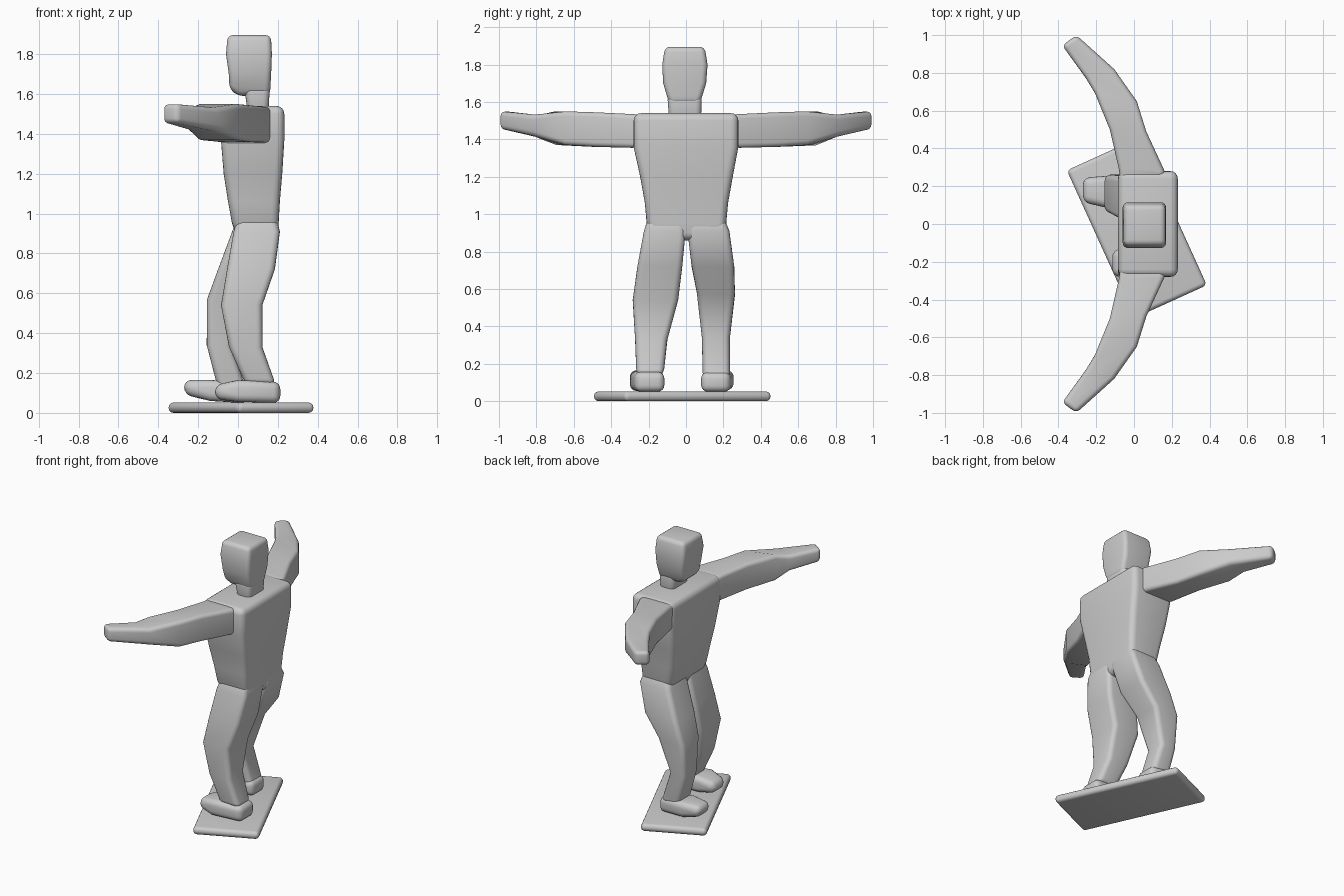
import bpy, bmesh, math
from mathutils import Matrix

if "Cube" in bpy.data.objects:
    bpy.data.objects.remove(bpy.data.objects["Cube"])

grey = bpy.data.materials.new("plain_grey")
grey.use_nodes = True
grey.diffuse_color = (0.6, 0.6, 0.6, 1)
grey.node_tree.nodes["Principled BSDF"].inputs["Base Color"].default_value = (0.6, 0.6, 0.6, 1)


def loft(name, rings, bevel, sharp=35, segments=4):
    """Bridge four-cornered rings, cap both ends and round the sharp edges."""
    bm = bmesh.new()
    loops = [[bm.verts.new(p) for p in ring] for ring in rings]
    for a, b in zip(loops, loops[1:]):
        for i in range(4):
            j = (i + 1) % 4
            bm.faces.new((a[i], a[j], b[j], b[i]))
    bm.faces.new(loops[0])
    bm.faces.new(loops[-1])
    bmesh.ops.recalc_face_normals(bm, faces=bm.faces)
    edges = [e for e in bm.edges if e.calc_face_angle(0) > math.radians(sharp)]
    bmesh.ops.bevel(bm, geom=edges, offset=bevel, segments=segments, profile=0.5,
                    affect='EDGES', clamp_overlap=True)
    mesh = bpy.data.meshes.new(name)
    bm.to_mesh(mesh)
    bm.free()
    mesh.materials.append(grey)
    obj = bpy.data.objects.new(name, mesh)
    bpy.context.collection.objects.link(obj)
    bpy.ops.object.select_all(action='DESELECT')
    obj.select_set(True)
    bpy.context.view_layer.objects.active = obj
    bpy.ops.object.shade_smooth_by_angle(angle=math.radians(40))
    return obj


def level(z, x0, x1, y0, y1):
    """Horizontal ring."""
    return [(x0, y0, z), (x1, y0, z), (x1, y1, z), (x0, y1, z)]


def slice_x(x, y0, y1, z0, z1):
    """Upright ring across the x axis."""
    return [(x, y0, z0), (x, y1, z0), (x, y1, z1), (x, y0, z1)]


def arm_ring(side, fx, fy, bx, by, z0, z1):
    """Upright ring between a front and a back point, on either side."""
    return [(fx, side * fy, z0), (bx, side * by, z0), (bx, side * by, z1), (fx, side * fy, z1)]


# Board: rounded corners in plan, then rounded rim
board = loft("board", [level(z, -0.212, 0.212, -0.43, 0.43) for z in (0, 0.052)], 0.024)
board.data.transform(Matrix.Translation((0.015, -0.02, 0)) @ Matrix.Rotation(math.radians(24.4), 4, 'Z'))

# Torso
loft("torso", [level(*r) for r in (
    (0.86, 0.0, 0.2, -0.17, 0.19),
    (0.95, -0.03, 0.205, -0.21, 0.215),
    (1.06, -0.05, 0.21, -0.22, 0.225),
    (1.2, -0.072, 0.222, -0.245, 0.25),
    (1.36, -0.085, 0.232, -0.28, 0.28),
    (1.54, -0.083, 0.232, -0.28, 0.28))], 0.04)

# Head with a jaw that steps back to the neck
loft("neck", [level(*r) for r in (
    (1.5, 0.05, 0.152, -0.09, 0.08),
    (1.64, 0.03, 0.16, -0.1, 0.085))], 0.03)
loft("head", [level(*r) for r in (
    (1.59, 0.0, 0.16, -0.085, 0.07),
    (1.625, -0.043, 0.162, -0.1, 0.085),
    (1.7, -0.046, 0.165, -0.122, 0.108),
    (1.8, -0.06, 0.17, -0.127, 0.115),
    (1.895, -0.052, 0.165, -0.112, 0.1))], 0.055)

# Arms reach sideways and bend forward at elbow and wrist
for side, name in ((-1, "right_arm"), (1, "left_arm")):
    loft(name, [arm_ring(side, *r) for r in (
        (-0.07, 0.2, 0.165, 0.25, 1.37, 1.53),
        (-0.08, 0.29, 0.16, 0.285, 1.355, 1.535),
        (-0.128, 0.5, 0.065, 0.49, 1.36, 1.545),
        (-0.21, 0.7, 0.015, 0.65, 1.37, 1.55),
        (-0.26, 0.78, -0.105, 0.82, 1.42, 1.53),
        (-0.38, 0.945, -0.305, 1.0, 1.455, 1.55))], 0.025)

# Legs with bent knees, one foot ahead of the other
loft("right_leg", [level(*r) for r in (
    (0.14, 0.04, 0.19, -0.265, -0.12),
    (0.33, -0.045, 0.122, -0.272, -0.1),
    (0.54, -0.085, 0.122, -0.285, -0.042),
    (0.72, -0.055, 0.185, -0.26, -0.02),
    (0.91, -0.022, 0.21, -0.225, -0.002),
    (0.99, 0.0, 0.19, -0.2, -0.02))], 0.032)
loft("left_leg", [level(*r) for r in (
    (0.12, -0.1, 0.04, 0.09, 0.235),
    (0.34, -0.157, -0.03, 0.085, 0.235),
    (0.57, -0.155, 0.04, 0.06, 0.262),
    (0.72, -0.1, 0.15, 0.03, 0.258),
    (0.91, -0.03, 0.208, 0.008, 0.232),
    (0.99, 0.0, 0.19, 0.02, 0.2))], 0.032)

# Feet
loft("right_foot", [slice_x(*r) for r in (
    (-0.115, -0.27, -0.14, 0.07, 0.14),
    (0.0, -0.3, -0.12, 0.055, 0.165),
    (0.212, -0.27, -0.115, 0.05, 0.155))], 0.045)
loft("left_foot", [slice_x(*r) for r in (
    (-0.27, 0.115, 0.245, 0.092, 0.165),
    (-0.14, 0.085, 0.255, 0.06, 0.165),
    (0.05, 0.08, 0.235, 0.048, 0.155))], 0.045)
